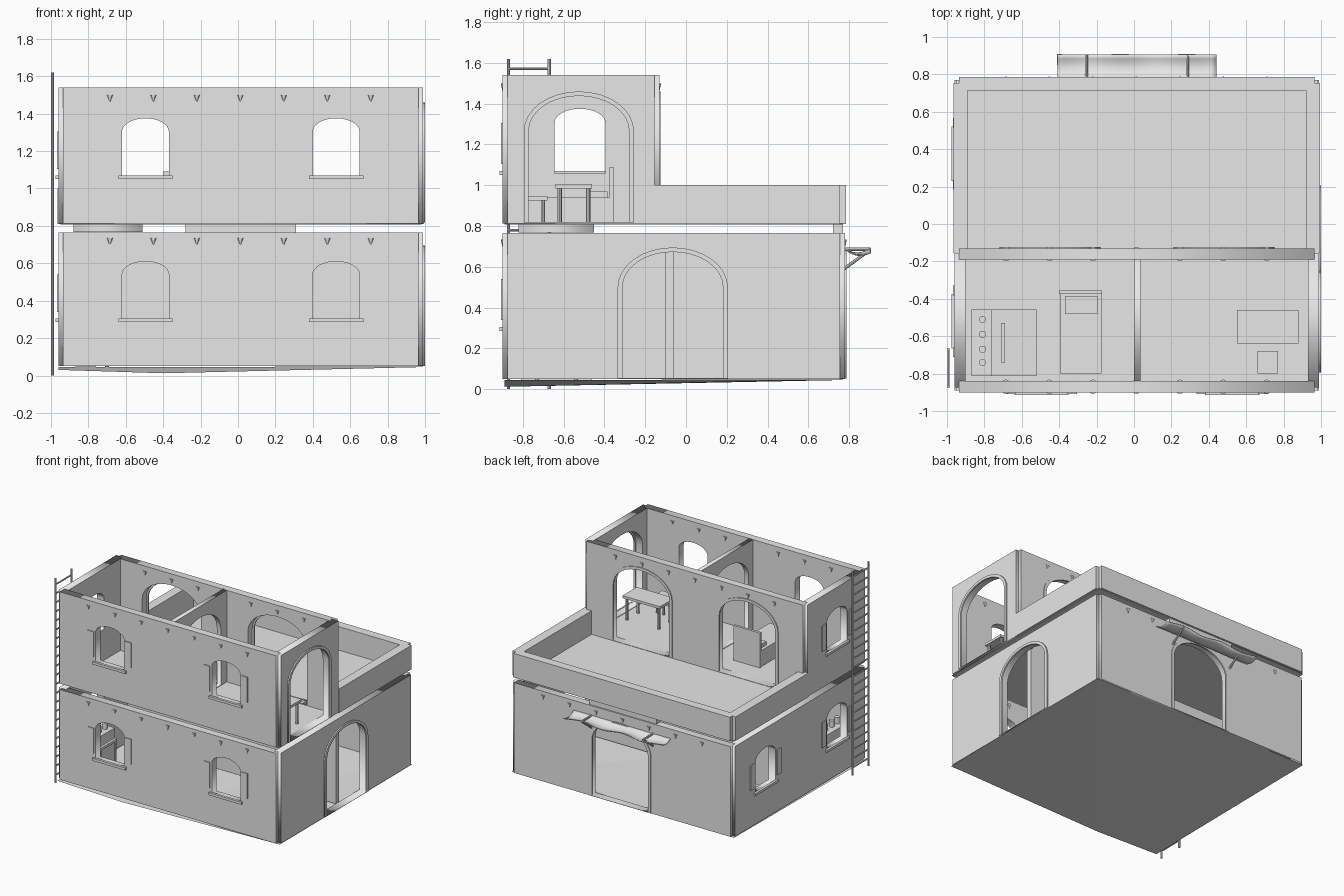
import bpy, bmesh, math
from mathutils import Matrix, Vector

old = bpy.data.objects.get("Cube")
if old:
    bpy.data.objects.remove(old, do_unlink=True)

mat = bpy.data.materials.new("plaster grey")
mat.use_nodes = True
GREY = (0.8, 0.8, 0.8, 1)
mat.diffuse_color = GREY
mat.node_tree.nodes["Principled BSDF"].inputs["Base Color"].default_value = GREY

FRONT = Matrix.Rotation(math.pi / 2, 4, 'X')
SIDE = Matrix.Rotation(math.pi / 2, 4, 'Z') @ FRONT
FLAT = Matrix.Identity(4)
STOREY = 0.765


def add_mesh(name, bm):
    me = bpy.data.meshes.new(name)
    bm.to_mesh(me)
    bm.free()
    me.materials.append(mat)
    ob = bpy.data.objects.new(name, me)
    bpy.context.collection.objects.link(ob)
    return ob


def box(name, x0, x1, y0, y1, z0, z1):
    bm = bmesh.new()
    bmesh.ops.create_cube(bm, size=1)
    for v in bm.verts:
        v.co = Vector((x1 if v.co.x > 0 else x0, y1 if v.co.y > 0 else y0, z1 if v.co.z > 0 else z0))
    return add_mesh(name, bm)


def rod(name, a, b, r, sides=8):
    a, b = Vector(a), Vector(b)
    d = b - a
    m = Matrix.Translation((a + b) / 2) @ d.to_track_quat('Z', 'Y').to_matrix().to_4x4()
    bm = bmesh.new()
    bmesh.ops.create_cone(bm, cap_ends=True, segments=sides, radius1=r, radius2=r, depth=d.length, matrix=m)
    return add_mesh(name, bm)


def rect(u0, u1, z0, z1):
    return [(u0, z0), (u1, z0), (u1, z1), (u0, z1)]


def arch(u, w, z0, spring, top):
    steps = 16
    curve = [(u + w * math.cos(math.pi * i / steps), spring + (top - spring) * math.sin(math.pi * i / steps))
             for i in range(steps + 1)]
    return [(u - w, z0), (u + w, z0)] + curve


def panel(name, turn, at, thick, outline, holes=()):
    """Flat slab with openings, turned so its thickness runs across the wall."""
    cu = bpy.data.curves.new(name, 'CURVE')
    cu.dimensions = '2D'
    cu.fill_mode = 'BOTH'
    cu.extrude = thick / 2
    for loop in [outline, *holes]:
        s = cu.splines.new('POLY')
        s.points.add(len(loop) - 1)
        for p, (u, v) in zip(s.points, loop):
            p.co = (u, v, 0, 1)
        s.use_cyclic_u = True
    tmp = bpy.data.objects.new(name, cu)
    bpy.context.collection.objects.link(tmp)
    dg = bpy.context.evaluated_depsgraph_get()
    bm = bmesh.new()
    bm.from_mesh(bpy.data.meshes.new_from_object(tmp.evaluated_get(dg)))
    bpy.data.objects.remove(tmp, do_unlink=True)
    bmesh.ops.remove_doubles(bm, verts=bm.verts, dist=0.0001)
    bmesh.ops.recalc_face_normals(bm, faces=bm.faces)
    bm.transform(Matrix.Translation(at) @ turn)
    return add_mesh(name, bm)


def window(u, dz):
    return arch(u, 0.125, 0.295 + dz, 0.54 + dz, 0.61 + dz)


def doorway(u, dz, grow=0.0):
    return arch(u, 0.26 + grow, 0.052 + dz, 0.5 + dz, 0.685 + dz + grow)


def plate(name, side, u0, u1, z0, z1, out):
    """Thin piece on the front or on the -x wall."""
    if side == 'front':
        box(name, u0, u1, -0.9 - out, -0.895, z0, z1)
    else:
        box(name, -0.96 - out, -0.955, u0, u1, z0, z1)


def dress_window(side, u, dz):
    plate("window_sill", side, u - 0.145, u + 0.145, 0.285 + dz, 0.305 + dz, 0.015)
    for s in (-1, 1):
        c = u + s * 0.165
        plate("window_shutter", side, c - 0.026, c + 0.026, 0.34 + dz, 0.54 + dz, 0.008)


def trim(name, turn, at, u, dz):
    panel(name, turn, at, 0.012, doorway(u, dz, 0.01), [doorway(u, dz + 0.002, -0.014)])


def spikes(y, z):
    for i in range(7):
        bm = bmesh.new()
        m = Matrix.Translation((-0.685 + 0.2325 * i, y, z)) @ Matrix.Diagonal((1, 0.5, 1, 1))
        bmesh.ops.create_cone(bm, cap_ends=True, segments=8, radius1=0.002, radius2=0.016, depth=0.035, matrix=m)
        add_mesh("wall_spike", bm)


# Walls of both storeys
X0, X1, T = -0.96, 0.99, 0.06
FX = (-0.55 + 0.055, 0.525)
LOW, HIGH = (0.05, 0.765), (0.812, 1.54)
for dz, (z0, z1), back in ((0, LOW, 0.78), (STOREY, HIGH, -0.13)):
    name = "upper" if dz else "lower"
    panel(name + "_front_wall", FRONT, (0, -0.87, 0), T, rect(-0.935, 0.965, z0, z1), [window(u, dz) for u in FX])
    doors = (-0.45, 0.48) if dz else (0.03,)
    panel(name + "_back_wall", FRONT, (0, back - T / 2, 0), T, rect(-0.935, 0.965, z0, z1),
          [doorway(u, dz) for u in doors])
    for u in doors:
        trim("back_door_trim", FRONT, (0, back, 0), u, dz)
    ends = rect(-0.875, back - 0.025, z0, z1)
    side_windows = (-0.52,) if dz else (-0.52, 0.375)
    panel(name + "_left_end_wall", SIDE, (X1 - T / 2, 0, 0), T, ends, [doorway(-0.525 if dz else -0.065, dz)])
    trim("end_door_trim", SIDE, (X1 + 0.004, 0, 0), -0.525 if dz else -0.065, dz)
    panel(name + "_right_end_wall", SIDE, (X0 + T / 2, 0, 0), T, ends, [window(u, dz) for u in side_windows])
    for u in FX:
        dress_window('front', u, dz)
    for u in side_windows:
        dress_window('side', u, dz)
    for y in (-0.9, -0.84, back, back - T):
        spikes(y, 0.717 + dz)

# Inner partitions
panel("upper_partition", SIDE, (0.017, 0, 0), 0.035, rect(-0.85, -0.18, *HIGH), [doorway(-0.525, STOREY)])
box("lower_partition", -0.9, 0.93, -0.1, -0.06, *LOW)

# Terrace parapet
box("parapet_back", -0.935, 0.965, 0.715, 0.785, 0.81, 1.0)
for x0, x1 in ((X0 - 0.005, X0 + T + 0.01), (X1 - T - 0.01, X1 + 0.005)):
    box("parapet_side", x0, x1, -0.155, 0.755, 0.81, 1.0)
box("rear_ledge", -0.28, 0.31, 0.72, 0.77, 0.76, 0.811)

# Floors: sagging ground sheet and upper deck with a stair hatch
bm = bmesh.new()
pts = [(X0, -0.89, 0.03), (-0.4, -0.89, 0.012), (X1, -0.89, 0.045), (X1, 0.77, 0.048), (X0, 0.77, 0.045)]
vs = [bm.verts.new(p) for p in pts]
for tri in ((0, 1, 4), (1, 3, 4), (1, 2, 3)):
    bm.faces.new([vs[i] for i in tri])
add_mesh("ground_floor", bm)
hatch = rect(-0.87, -0.52, -0.81, -0.46)
panel("upper_floor", FLAT, (0, 0, 0.81), 0.006, rect(X0 + 0.01, X1 - 0.01, -0.89, 0.77), [hatch])
panel("hatch_frame", FLAT, (0, 0, 0.79), 0.044, rect(-0.88, -0.51, -0.82, -0.45), [hatch])

# Bar counter with mugs below the hatch
box("bar_counter", -0.87, -0.76, -0.81, -0.46, 0.045, 0.34)
for y in (-0.51, -0.59, -0.67, -0.74):
    rod("mug", (-0.81, y, 0.34), (-0.81, y, 0.39), 0.019, 12)
box("bench_rail", -0.71, -0.69, -0.74, -0.53, 0.28, 0.3)
for y in (-0.73, -0.54):
    rod("bench_post", (-0.7, y, 0.045), (-0.7, y, 0.28), 0.01)

# Bed
box("bed_base", -0.395, -0.175, -0.8, -0.37, 0.813, 0.94)
box("bed_pillow", -0.37, -0.195, -0.48, -0.385, 0.94, 0.97)
box("bed_headboard", -0.4, -0.17, -0.375, -0.355, 0.813, 1.09)


# Table and stool
def furniture(name, x0, x1, y0, y1, top, r):
    box(name + "_top", x0, x1, y0, y1, top - 0.02, top)
    for x in (x0 + 0.025, x1 - 0.025):
        for y in (y0 + 0.02, y1 - 0.02):
            rod(name + "_leg", (x, y, 0.812), (x, y, top - 0.02), r)


furniture("table", 0.55, 0.88, -0.64, -0.46, 1.005, 0.011)
furniture("stool", 0.66, 0.77, -0.8, -0.68, 0.945, 0.008)

# Tall ladder outside
LX = -0.992
for y in (-0.87, -0.67):
    rod("ladder_rail", (LX, y, 0), (LX, y, 1.62), 0.008)
for i in range(22):
    z = 0.06 + i * 0.072
    rod("ladder_rung", (LX, -0.87, z), (LX, -0.67, z), 0.006)

# Rippled cloth awning on struts over the back door
bm = bmesh.new()
bmesh.ops.create_grid(bm, x_segments=28, y_segments=6, size=0.5)
for v in bm.verts:
    u, t = v.co.x, v.co.y + 0.5
    sag = 0.022 * math.sin(math.pi * t) + 0.01 * t * (1 + math.sin(u * 15))
    v.co = Vector((0.015 + 0.85 * u, 0.775 + 0.13 * t, 0.692 - sag))
cloth = add_mesh("awning_cloth", bm)
for p in cloth.data.polygons:
    p.use_smooth = True
solid = cloth.modifiers.new("thickness", 'SOLIDIFY')
solid.thickness = 0.006
for x in (-0.255, 0.285):
    rod("awning_strut", (x, 0.775, 0.59), (x, 0.9, 0.682), 0.008)
    rod("awning_arm", (x, 0.775, 0.686), (x, 0.905, 0.686), 0.008)
